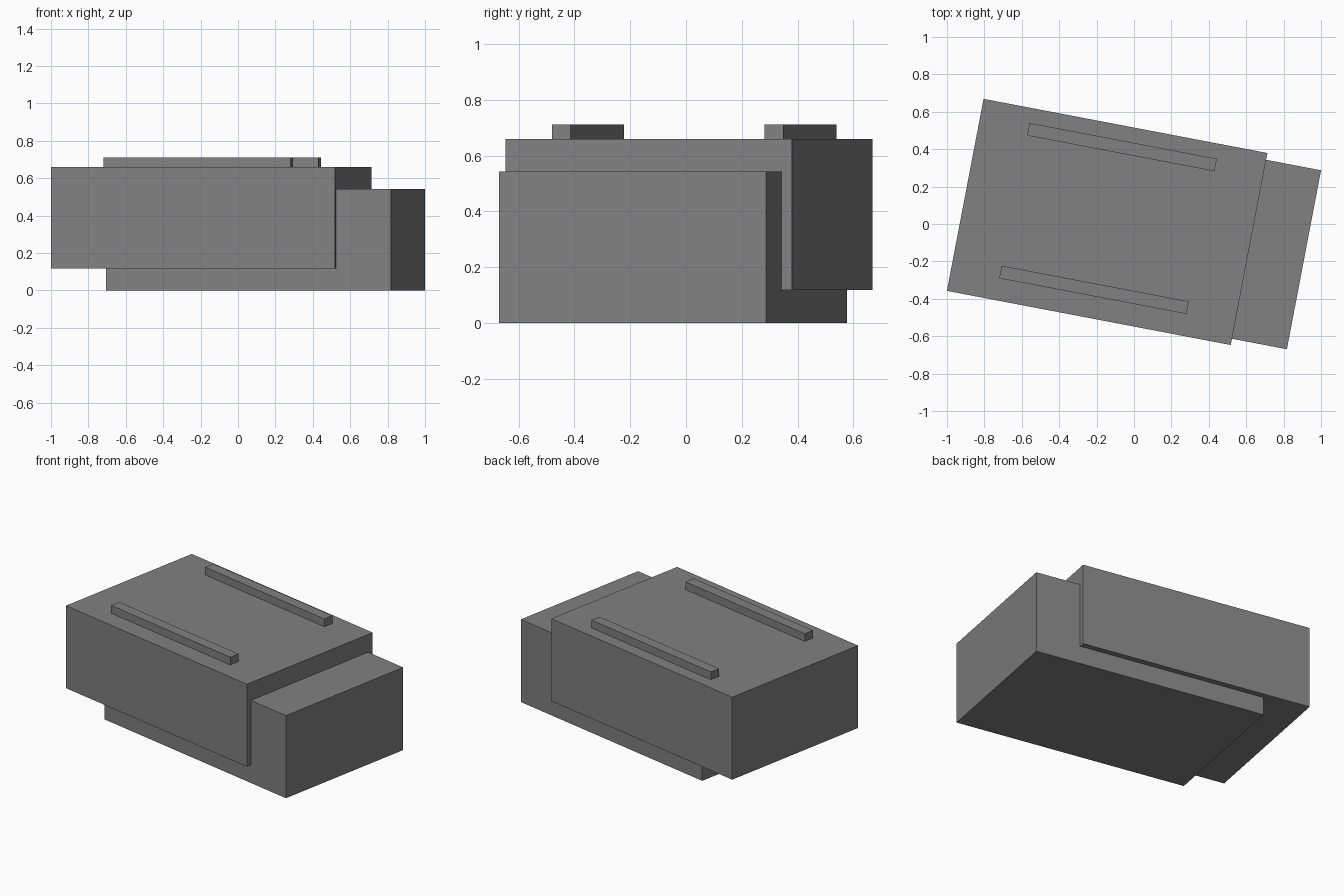
import bpy
from math import radians

if "Cube" in bpy.data.objects:
    bpy.data.objects.remove(bpy.data.objects["Cube"])

YAW = radians(-10.8)

# Dark grey shared by all parts
grey = bpy.data.materials.new("dark_grey")
grey.diffuse_color = (0.22, 0.22, 0.22, 1)
grey.use_nodes = True
grey.node_tree.nodes["Principled BSDF"].inputs["Base Color"].default_value = grey.diffuse_color


def box(name, center, size, z0, z1):
    """Box turned by the shared yaw about its own centre."""
    bpy.ops.mesh.primitive_cube_add(
        size=1, location=(center[0], center[1], (z0 + z1) / 2), rotation=(0, 0, YAW))
    ob = bpy.context.object
    ob.name = name
    ob.scale = (size[0], size[1], z1 - z0)
    bpy.ops.object.transform_apply(location=False, rotation=False, scale=True)
    ob.data.materials.append(grey)
    return ob


# Inner lower body, shifted towards the right end
box("lower_body", (0.1475, -0.046), (1.55, 0.974), 0.0, 0.543)

# Larger outer body, raised and shifted left
box("upper_body", (-0.1435, 0.011), (1.545, 1.045), 0.118, 0.66)

# Two parallel rails on the top face
for name, center in (("back_rail", (-0.064, 0.411)), ("front_rail", (-0.2135, -0.352))):
    box(name, center, (1.019, 0.068), 0.66, 0.711)
